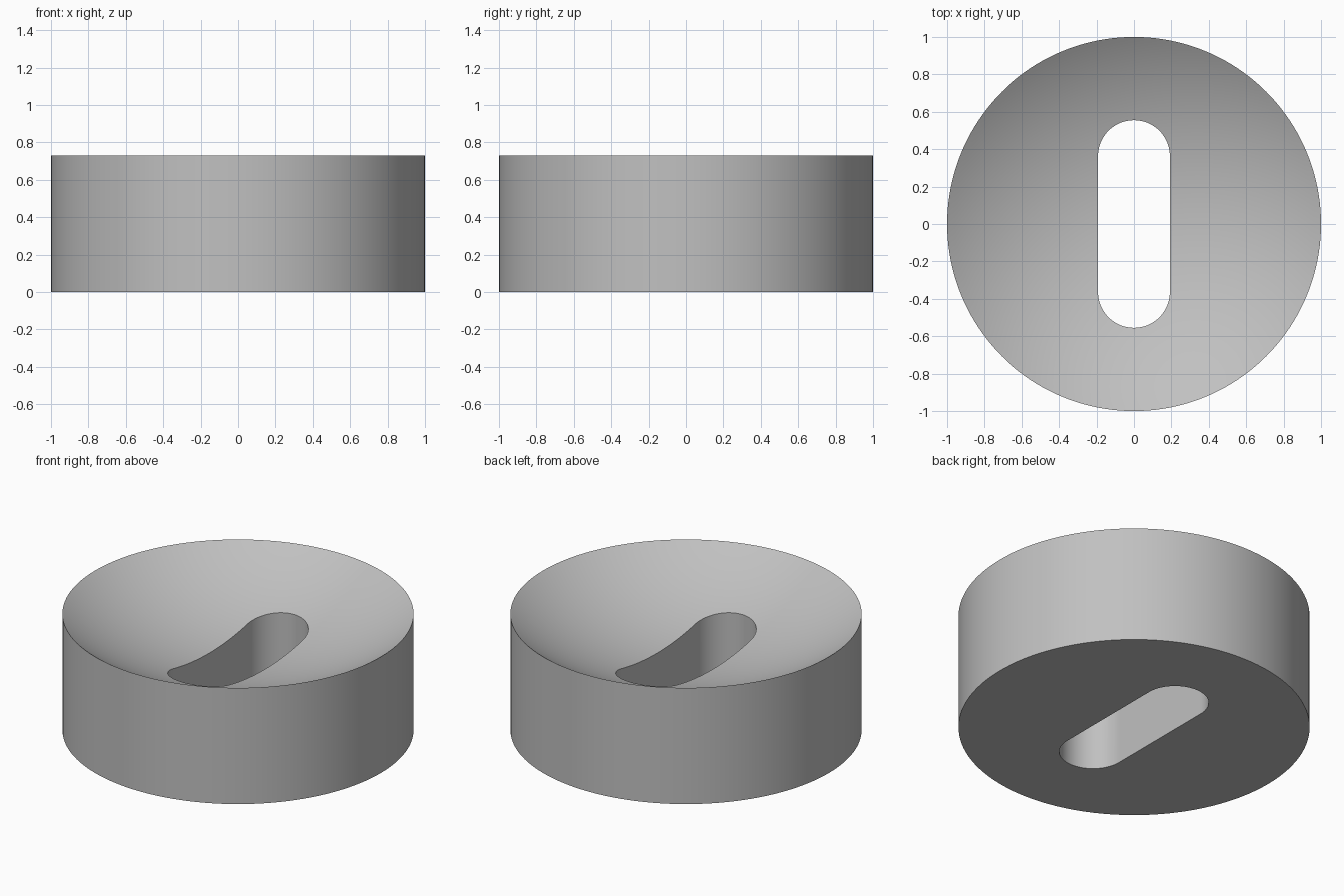
import bpy
import bmesh
from math import sin, cos, pi, hypot, sqrt

if "Cube" in bpy.data.objects:
    bpy.data.objects.remove(bpy.data.objects["Cube"])

HEIGHT, DISH = 0.73, 0.305          # rim height and depth of the spherical hollow
SLOT_R, SLOT_C = 0.192, 0.363       # slot end radius and its centre offset along y
QUARTER = 40                        # segments per quarter of the outline
RINGS = 20                          # rings across the hollow
COUNT = QUARTER * 4
BALL = (1 + DISH ** 2) / (2 * DISH)


def material(name, color):
    mat = bpy.data.materials.new(name)
    mat.use_nodes = True
    mat.diffuse_color = color
    mat.node_tree.nodes["Principled BSDF"].inputs["Base Color"].default_value = color
    return mat


def slot_point(i):
    """Stadium outline: right side, back end, left side, front end."""
    side, k = divmod(i, QUARTER)
    t = k / QUARTER
    sign = 1 if side < 2 else -1
    if side % 2 == 0:
        return sign * SLOT_R, sign * SLOT_C * (2 * t - 1)
    return sign * SLOT_R * cos(pi * t), sign * (SLOT_C + SLOT_R * sin(pi * t))


def circle_point(i):
    a = 2 * pi * i / COUNT - pi / 4
    return cos(a), sin(a)


def dish_height(x, y):
    r = min(hypot(x, y), 1)
    return HEIGHT - DISH + BALL - sqrt(BALL ** 2 - r * r)


def add_ring(bm, mix, height):
    """Outline blended from the slot (0) to the outer circle (1)."""
    ring = []
    for i in range(COUNT):
        (sx, sy), (cx, cy) = slot_point(i), circle_point(i)
        x, y = sx + (cx - sx) * mix, sy + (cy - sy) * mix
        ring.append(bm.verts.new((x, y, height(x, y))))
    return ring


# Closed section: underside, outer wall, hollow top, slot wall
bm = bmesh.new()
floor = lambda x, y: 0
loops = [add_ring(bm, 0, floor), add_ring(bm, 1, floor)]
loops += [add_ring(bm, 1 - k / RINGS, dish_height) for k in range(RINGS + 1)]
for a, b in zip(loops, loops[1:] + loops[:1]):
    for i in range(COUNT):
        j = (i + 1) % COUNT
        bm.faces.new((a[i], a[j], b[j], b[i]))
bmesh.ops.recalc_face_normals(bm, faces=bm.faces)
mesh = bpy.data.meshes.new("slotted_dished_disc")
bm.to_mesh(mesh)
bm.free()

disc = bpy.data.objects.new("slotted_dished_disc", mesh)
bpy.context.collection.objects.link(disc)
mesh.materials.append(material("plain_grey", (0.53, 0.53, 0.53, 1)))

bpy.ops.object.select_all(action='DESELECT')
disc.select_set(True)
bpy.context.view_layer.objects.active = disc
bpy.ops.object.shade_smooth_by_angle(angle=pi / 6)
